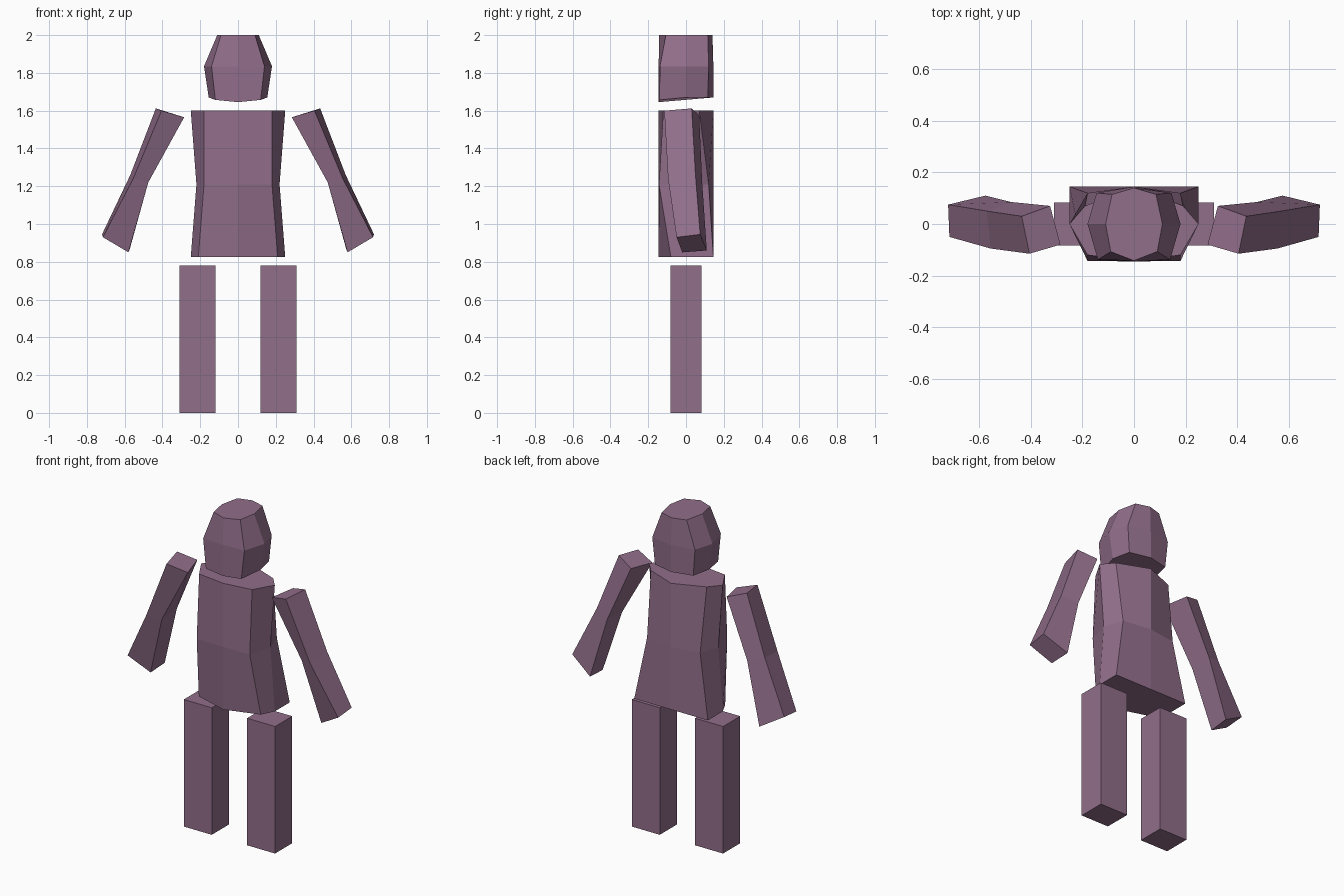
import bpy, bmesh

if "Cube" in bpy.data.objects:
    bpy.data.objects.remove(bpy.data.objects["Cube"])

mat = bpy.data.materials.new("dusty_plum")
mat.diffuse_color = (0.283, 0.156, 0.254, 1)
mat.use_nodes = True
mat.node_tree.nodes["Principled BSDF"].inputs["Base Color"].default_value = mat.diffuse_color


def loft(name, rings):
    """Skin closed rings (bottom to top) with flat faces and capped ends."""
    bm = bmesh.new()
    loops = [[bm.verts.new(p) for p in ring] for ring in rings]
    n = len(loops[0])
    for low, high in zip(loops, loops[1:]):
        for i in range(n):
            j = (i + 1) % n
            bm.faces.new((low[i], low[j], high[j], high[i]))
    bm.faces.new(loops[0][::-1])
    bm.faces.new(loops[-1])
    bmesh.ops.recalc_face_normals(bm, faces=bm.faces)
    mesh = bpy.data.meshes.new(name)
    bm.to_mesh(mesh)
    bm.free()
    mesh.materials.append(mat)
    obj = bpy.data.objects.new(name, mesh)
    bpy.context.collection.objects.link(obj)
    return obj


def full(half):
    """Complete a half ring running from front centre to back centre."""
    return half + [(-x, y, z) for x, y, z in half[-2:0:-1]]


def flat(z, pts):
    return [(x, y, z) for x, y in pts]


# Torso: eight-sided, pinched at the waist, wide at the hips
loft("torso", [
    full(flat(0.825, [(0, -.145), (.21, -.08), (.25, 0), (.25, .145), (0, .145)])),
    full(flat(1.21, [(0, -.145), (.18, -.143), (.22, 0), (.18, .12), (0, .145)])),
    full(flat(1.60, [(0, -.145), (.18, -.12), (.25, 0), (.19, .07), (0, .145)])),
])

# Head: eight-sided with a chin dipping at the front
loft("head", [
    full([(0, -.145, 1.645), (.12, -.14, 1.657), (.155, 0, 1.67),
          (.13, .115, 1.67), (0, .145, 1.67)]),
    full(flat(1.835, [(0, -.145), (.14, -.138), (.18, 0), (.145, .12), (0, .145)])),
    full(flat(2.0, [(0, -.142), (.09, -.107), (.11, 0), (.085, .115), (0, .14)])),
])

# Arm rings: inner front, outer front, outer back, inner back
arm = [
    [(.58, -.02, .85), (.715, -.05, .93), (.72, .075, .945), (.575, .11, .86)],
    [(.475, -.06, 1.22), (.555, -.095, 1.24), (.57, .05, 1.26), (.475, .085, 1.23)],
    [(.285, -.08, 1.565), (.405, -.115, 1.60), (.435, .03, 1.612), (.325, .07, 1.575)],
]
# Leg: plain square column
corners = [(.12, -.083), (.31, -.083), (.31, .083), (.12, .083)]
leg = [flat(0, corners), flat(.78, corners)]

# Limbs on both sides
for side, s in (("right", 1), ("left", -1)):
    for part, rings in (("arm", arm), ("leg", leg)):
        loft(f"{side}_{part}", [[(s * x, y, z) for x, y, z in r] for r in rings])
